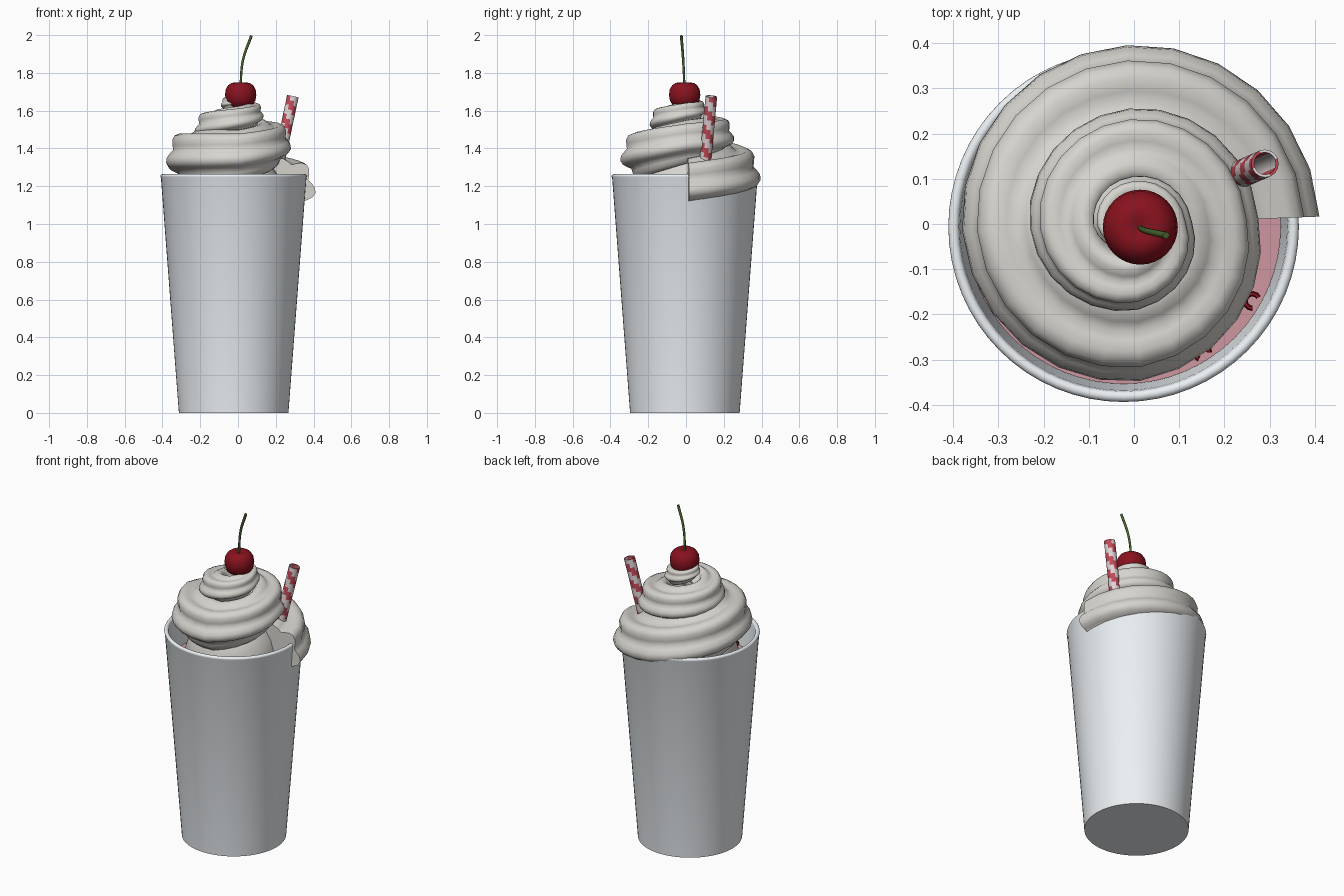
import bpy, bmesh
from math import sin, cos, pi, radians
from mathutils import Vector

if "Cube" in bpy.data.objects:
    bpy.data.objects.remove(bpy.data.objects["Cube"])

CX, CY = -0.023, -0.006


def material(name, rgb):
    m = bpy.data.materials.new(name)
    m.diffuse_color = (*rgb, 1)
    m.use_nodes = True
    m.node_tree.nodes["Principled BSDF"].inputs["Base Color"].default_value = m.diffuse_color
    return m


white = material("cup_white", (0.84, 0.88, 0.91))
cream = material("cream", (0.68, 0.66, 0.62))
pink = material("shake_pink", (0.62, 0.31, 0.35))
red = material("cherry_red", (0.25, 0.006, 0.013))
stripe = material("straw_red", (0.55, 0.07, 0.10))
paper = material("straw_white", (0.75, 0.68, 0.68))
green = material("stem_green", (0.07, 0.13, 0.03))


def mesh_object(name, verts, faces, mats, angle=45, loc=(0, 0, 0)):
    me = bpy.data.meshes.new(name)
    me.from_pydata(verts, [], faces)
    bm = bmesh.new()
    bm.from_mesh(me)
    bmesh.ops.remove_doubles(bm, verts=bm.verts, dist=1e-5)
    bmesh.ops.recalc_face_normals(bm, faces=bm.faces)
    bm.to_mesh(me)
    bm.free()
    for m in mats:
        me.materials.append(m)
    ob = bpy.data.objects.new(name, me)
    bpy.context.collection.objects.link(ob)
    ob.location = loc
    bpy.ops.object.select_all(action='DESELECT')
    ob.select_set(True)
    bpy.context.view_layer.objects.active = ob
    bpy.ops.object.shade_smooth_by_angle(angle=radians(angle))
    return ob


def skin(rows, cols):
    """Quads joining consecutive closed rings of points."""
    return [(i * cols + j, i * cols + (j + 1) % cols,
             (i + 1) * cols + (j + 1) % cols, (i + 1) * cols + j)
            for i in range(rows - 1) for j in range(cols)]


def lathe(name, profile, mat, n=48, loc=(0, 0, 0)):
    verts = [(r * cos(2 * pi * j / n), r * sin(2 * pi * j / n), z)
             for r, z in profile for j in range(n)]
    return mesh_object(name, verts, skin(len(profile), n), [mat], loc=loc)


# Cup with rounded lip, the drink inside it and the cream core under the swirl
lip = [(0.376 + 0.012 * cos(a), 1.252 + 0.012 * sin(a))
       for a in [pi * k / 8 for k in range(9)]]
lathe("cup", [(0, 0), (0.290, 0), (0.385, 1.245)] + lip +
      [(0.362, 1.235), (0.272, 0.03), (0, 0.03)], white, 64, (CX, CY, 0))
lathe("drink", [(0, 0.035), (0.270, 0.035), (0.348, 1.07), (0, 1.07)], pink, 64, (CX, CY, 0))
lathe("cream_core", [(0, 1.06), (0.26, 1.06), (0.27, 1.15), (0.24, 1.25), (0.15, 1.38), (0, 1.42)],
      cream, 32, (CX, CY, 0))

# Piped cream: a fluted section swept up a shrinking spiral
# per quarter turn: outer reach, height of outer ridge, section radius
KEYS = [(.41, 1.165, .155), (.395, 1.235, .155), (.38, 1.325, .15), (.347, 1.335, .14),
        (.275, 1.41, .12), (.255, 1.445, .11), (.23, 1.485, .10), (.19, 1.53, .08),
        (.128, 1.575, .065), (.105, 1.60, .05), (.09, 1.63, .038), (.05, 1.645, .022)]
STEPS, FLUTES = 6, 6
SIDES = FLUTES * 6
verts = []
rows = (len(KEYS) - 1) * STEPS + 1
for i in range(rows):
    k = min(i // STEPS, len(KEYS) - 2)
    t = i / STEPS - k
    reach, z, s = [a + (b - a) * t for a, b in zip(KEYS[k], KEYS[k + 1])]
    th = i / STEPS * pi / 2 + 0.04
    rc, zc = reach - 0.97 * s, z + 0.22 * s
    for j in range(SIDES):
        a = 2 * pi * j / SIDES
        q = s * (0.76 + 0.24 * abs(cos(FLUTES * a / 2)) ** 1.5)
        r = rc + q * cos(a - 0.22)
        verts.append((r * cos(th), r * sin(th), zc + q * sin(a - 0.22)))
caps = [tuple(range(SIDES)), tuple(range((rows - 1) * SIDES, rows * SIDES))]
mesh_object("whipped_cream", verts, skin(rows, SIDES) + caps, [cream], 60)

# Striped hollow straw
top, foot = Vector((0.290, 0.134, 1.675)), Vector((-0.04, -0.01, 0.12))
axis = top - foot
rot = axis.to_track_quat('Z', 'Y').to_matrix()
N, M, R = 16, 64, 0.031
rings = [(R, axis.length * i / M) for i in range(M + 1)] + [(R * 0.8, axis.length), (R * 0.8, 0)]
verts = [foot + rot @ Vector((r * cos(2 * pi * j / N), r * sin(2 * pi * j / N), h))
         for r, h in rings for j in range(N)]
straw = mesh_object("straw", verts, skin(len(rings), N), [paper, stripe])
for p in straw.data.polygons:
    row, col = divmod(p.index, N)
    p.material_index = 1 if (col // 2 + row) % 4 < 2 else 0

# Cherry with a shallow dimple
lathe("cherry", [(0, -.077), (.035, -.074), (.062, -.056), (.078, -.03), (.083, 0),
                 (.079, .03), (.066, .052), (.048, .064), (.028, .066), (.01, .060), (0, .058)],
      red, 32, (0.014, -0.007, 1.683))

# Curved cherry stem
cu = bpy.data.curves.new("cherry_stem", 'CURVE')
cu.dimensions = '3D'
cu.bevel_depth = 0.007
cu.bevel_resolution = 2
cu.use_fill_caps = True
sp = cu.splines.new('BEZIER')
pts = [(.012, -.008, 1.72), (.027, -.015, 1.87), (.071, -.025, 1.997)]
sp.bezier_points.add(len(pts) - 1)
for i, (b, co) in enumerate(zip(sp.bezier_points, pts)):
    b.co = co
    b.handle_left_type = b.handle_right_type = 'AUTO'
    b.radius = 0.85 + 0.15 * i
cu.materials.append(green)
bpy.context.collection.objects.link(bpy.data.objects.new("cherry_stem", cu))

# Small red curls floating around the edge of the drink
for k, deg in enumerate([-30, -58, -105, -150, 165, 120, 75, 35]):
    a0 = radians(deg)
    px, py = CX + 0.329 * cos(a0), CY + 0.329 * sin(a0)
    verts = []
    for i in range(10):
        u = a0 - 2.1 + 4.2 * i / 9
        for j in range(6):
            v = 2 * pi * j / 6
            r = 0.016 + 0.006 * cos(v)
            verts.append((px - r * cos(u), py - r * sin(u), 1.085 + 0.016 * sin(v)))
    mesh_object("fruit_curl_%d" % k, verts,
                skin(10, 6) + [tuple(range(6)), tuple(range(54, 60))], [red])
